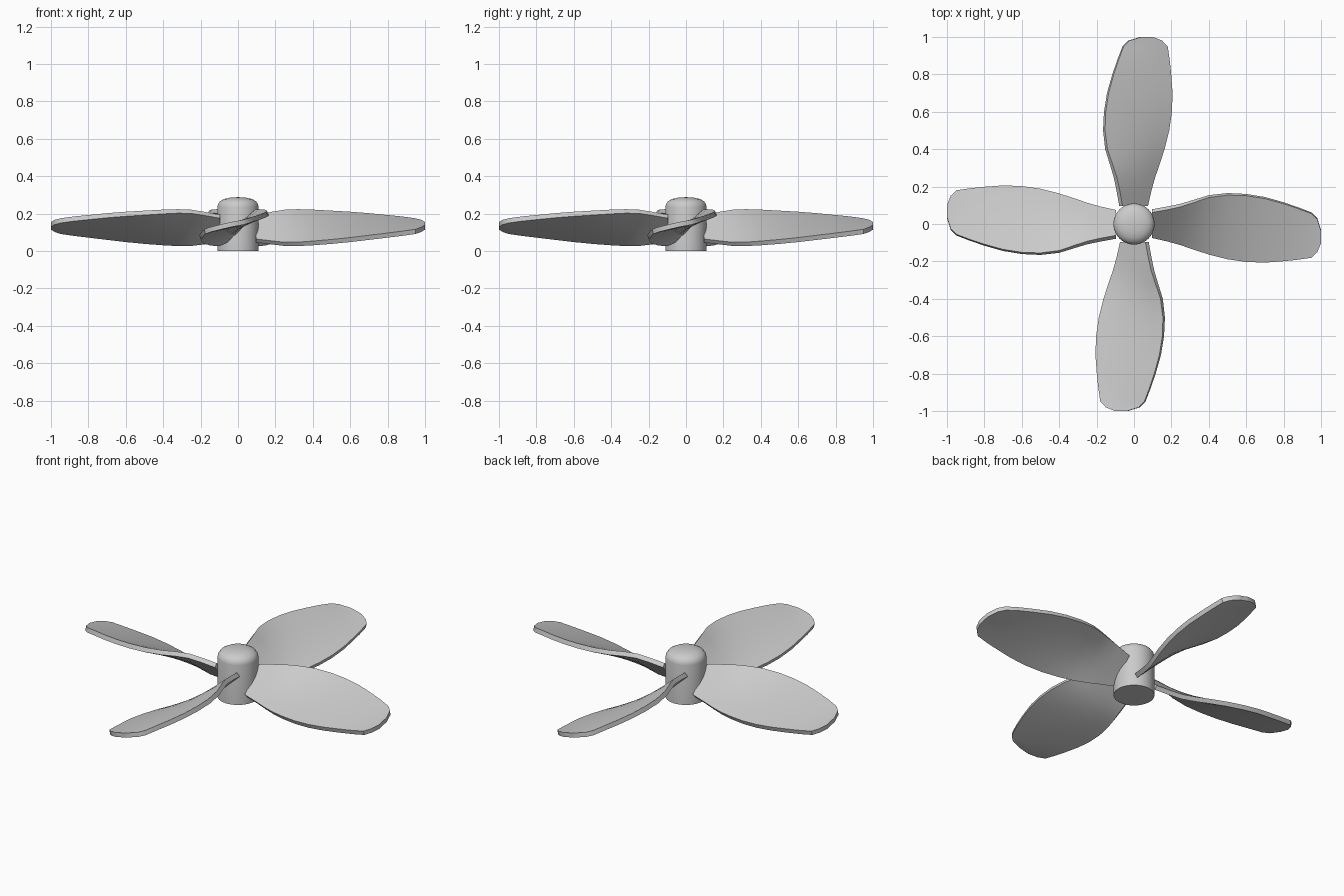
import bpy, bmesh, math
from mathutils import Vector

if "Cube" in bpy.data.objects:
    bpy.data.objects.remove(bpy.data.objects["Cube"], do_unlink=True)

grey = bpy.data.materials.new("plain grey")
grey.use_nodes = True
colour = (0.6, 0.6, 0.6, 1)
grey.diffuse_color = colour
grey.node_tree.nodes["Principled BSDF"].inputs["Base Color"].default_value = colour


def make_object(name, bm):
    bmesh.ops.recalc_face_normals(bm, faces=bm.faces)
    mesh = bpy.data.meshes.new(name)
    bm.to_mesh(mesh)
    bm.free()
    mesh.materials.append(grey)
    obj = bpy.data.objects.new(name, mesh)
    bpy.context.collection.objects.link(obj)
    return obj


def smooth(obj):
    bpy.ops.object.select_all(action="DESELECT")
    obj.select_set(True)
    bpy.context.view_layer.objects.active = obj
    bpy.ops.object.shade_smooth_by_angle(angle=math.radians(35))


# Hub: a lathed cylinder with a low rounded cap
hub_profile = [(0, 0), (.11, 0), (.11, .235), (.107, .25), (.096, .266),
               (.075, .278), (.045, .285), (0, .288)]
bm = bmesh.new()
points = [bm.verts.new((r, 0, z)) for r, z in hub_profile]
edges = [bm.edges.new(pair) for pair in zip(points, points[1:])]
bmesh.ops.spin(bm, geom=points + edges, axis=(0, 0, 1), cent=(0, 0, 0),
               angle=math.tau, steps=48, use_duplicate=False)
bmesh.ops.remove_doubles(bm, verts=bm.verts, dist=0.0005)
smooth(make_object("hub", bm))

# Blade stations from root to tip: radius, low edge (y, z), high edge (y, z)
stations = [
    (.097, -.066, .055, .07, .185),
    (.18, -.085, .045, .085, .2),
    (.25, -.105, .037, .1, .211),
    (.32, -.13, .037, .122, .213),
    (.4, -.157, .042, .148, .21),
    (.5, -.183, .05, .16, .204),
    (.6, -.198, .06, .156, .198),
    (.7, -.202, .072, .14, .19),
    (.8, -.195, .084, .112, .18),
    (.88, -.187, .094, .085, .172),
    (.95, -.177, .104, .058, .162),
    (.98, -.148, .115, .028, .154),
    (1, -.1, .127, -.035, .142),
]
CHORD_STEPS = 6
HALF_THICKNESS = 0.013


def make_blade(name, turn):
    # Twisted sheet thickened across its chord, then capped all round
    bm = bmesh.new()
    top, bottom = [], []
    for x, y_low, z_low, y_high, z_high in stations:
        low, high = Vector((x, y_low, z_low)), Vector((x, y_high, z_high))
        chord = (high - low).normalized()
        offset = Vector((0, -chord.z, chord.y)) * HALF_THICKNESS
        row = [low.lerp(high, i / CHORD_STEPS) for i in range(CHORD_STEPS + 1)]
        top.append([bm.verts.new(p + offset) for p in row])
        bottom.append([bm.verts.new(p - offset) for p in row])

    def strip(a, b):
        for i in range(len(a) - 1):
            bm.faces.new((a[i], a[i + 1], b[i + 1], b[i]))

    for sheet in (top, bottom):
        for a, b in zip(sheet, sheet[1:]):
            strip(a, b)
    for end in (0, -1):
        strip(top[end], bottom[end])
        strip([row[end] for row in top], [row[end] for row in bottom])
    blade = make_object(name, bm)
    blade.rotation_euler.z = turn
    smooth(blade)


for i, side in enumerate(("left", "back", "right", "front")):
    make_blade(side + "_blade", i * math.pi / 2)
